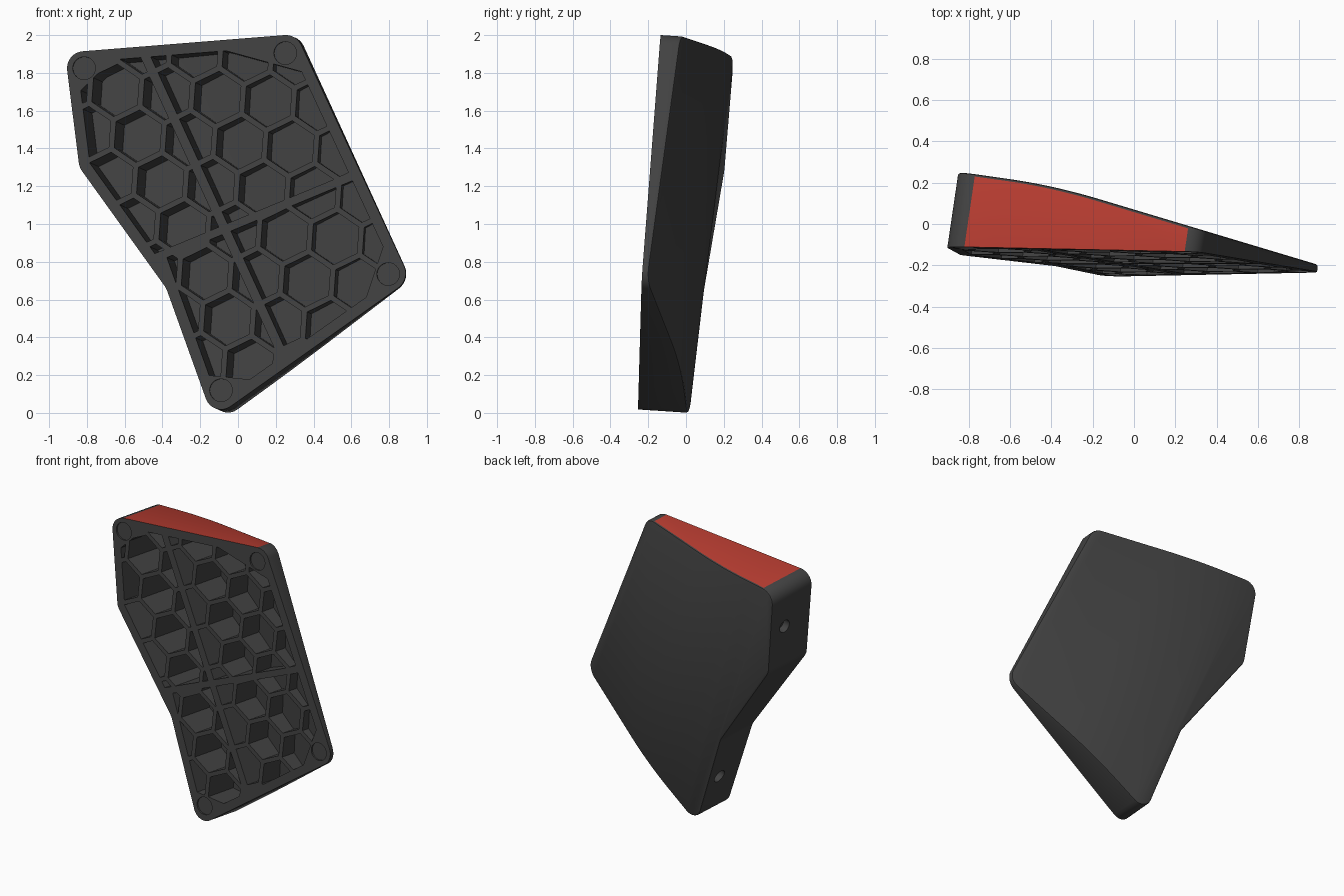
import bpy, bmesh, math
from mathutils import Vector

if "Cube" in bpy.data.objects:
    bpy.data.objects.remove(bpy.data.objects["Cube"])

V2 = lambda x, z: Vector((x, z))
# outline corners on the front plane (x, z) with fillet radii, counter-clockwise
CORNERS = [(-.916, 1.907, .09), (-.84, 1.3, .1), (-.38, .66, .12),
           (-.132, -.031, .085), (.912, .707, .095), (.308, 2.005, .09)]
BOSSES = [V2(-.815, 1.825), V2(.25, 1.905), V2(.795, .735), V2(-.09, .12)]
DEPTH = Vector((.147, 1, -.066))          # direction of the side walls
BEND = .035                               # softness of the bend in the back


def front(p):
    return Vector((p[0], -.257 - .026 * p[0] + .065 * p[1], p[1]))


def back_y(x, z):
    # two planes joined by a soft bend
    a, b = .004 - .147 * x + .066 * z, .07 - .30 * x
    h = max(BEND - abs(a - b), 0) / BEND
    return min(a, b) - h * h * BEND / 4


def thickness(p):
    f, t = front(p), 0
    for _ in range(8):
        t = back_y(f.x + t * DEPTH.x, f.z + t * DEPTH.z) - f.y
    return t


def rounded_outline(steps=8):
    pts = []
    for i, (x, z, r) in enumerate(CORNERS):
        p = V2(x, z)
        u = (V2(*CORNERS[i - 1][:2]) - p).normalized()
        w = (V2(*CORNERS[(i + 1) % 6][:2]) - p).normalized()
        half = u.angle(w) / 2
        c = p + (u + w).normalized() * r / math.sin(half)
        s, e = p + u * r / math.tan(half) - c, p + w * r / math.tan(half) - c
        a0, a1 = math.atan2(s.y, s.x), math.atan2(e.y, e.x)
        da = (a1 - a0 + math.pi) % (2 * math.pi) - math.pi
        pts += [c + r * V2(math.cos(a0 + da * k / steps), math.sin(a0 + da * k / steps))
                for k in range(steps + 1)]
    return pts


def clip(poly, co, n):
    # keep the part of a convex polygon where (p - co).n <= 0
    out = []
    for i, q in enumerate(poly):
        p = poly[i - 1]
        dp, dq = (p - co).dot(n), (q - co).dot(n)
        if dp * dq < 0:
            out.append(p.lerp(q, dp / (dp - dq)))
        if dq <= 0:
            out.append(q)
    return [p for i, p in enumerate(out) if (p - out[i - 1]).length > 1e-4]


def area(poly):
    return abs(sum(poly[i - 1].cross(p) for i, p in enumerate(poly))) / 2


def prism(bm, ring_a, ring_b):
    a, b = [bm.verts.new(v) for v in ring_a], [bm.verts.new(v) for v in ring_b]
    bm.faces.new(a)
    bm.faces.new(b[::-1])
    for i in range(len(a)):
        bm.faces.new((a[i - 1], a[i], b[i], b[i - 1]))


def make_object(name, bm, mats):
    bmesh.ops.recalc_face_normals(bm, faces=bm.faces[:])
    mesh = bpy.data.meshes.new(name)
    bm.to_mesh(mesh)
    bm.free()
    for m in mats:
        mesh.materials.append(m)
    ob = bpy.data.objects.new(name, mesh)
    bpy.context.collection.objects.link(ob)
    return ob


def material(name, rgb):
    m = bpy.data.materials.new(name)
    m.diffuse_color = (*rgb, 1)
    m.use_nodes = True
    m.node_tree.nodes["Principled BSDF"].inputs["Base Color"].default_value = m.diffuse_color
    return m


grey = material("dark grey", (.054, .054, .054))
red = material("red", (.47, .045, .03))

# solid wedge body: flat front, bent back, slanted side walls
bm = bmesh.new()
bm.faces.new([bm.verts.new(front(p)) for p in rounded_outline()])
for k in range(-4, 5):
    x = (k / 4 * BEND + .066 - .066 * .982) / .153 - .04
    bmesh.ops.bisect_plane(bm, geom=bm.verts[:] + bm.edges[:] + bm.faces[:],
                           plane_co=(x, 0, 1), plane_no=(.153, 0, .066))
front_faces = bm.faces[:]
rim = [e for e in bm.edges if e.is_boundary]
rear = {v: bm.verts.new(v.co + DEPTH * thickness((v.co.x, v.co.z))) for v in bm.verts[:]}
for f in front_faces:
    bm.faces.new([rear[v] for v in reversed(f.verts)])
rear_rim = []
for e in rim:
    a, b = e.verts
    bm.faces.new((a, b, rear[b], rear[a]))
    rear_rim.append(bm.edges.get((rear[a], rear[b])))
bmesh.ops.dissolve_faces(bm, faces=front_faces)
bmesh.ops.recalc_face_normals(bm, faces=bm.faces[:])
bmesh.ops.bevel(bm, geom=rear_rim, offset=.012, segments=2, profile=.5,
                affect='EDGES', clamp_overlap=False)
# red top wall between the two rounded corners
bm.normal_update()
top_n = (front(CORNERS[0]) - front(CORNERS[5])).cross(DEPTH).normalized()
for f in bm.faces:
    f.material_index = int(f.normal.z > .5 and abs(f.normal.dot(top_n)) > .999)
body = make_object("wedge_body", bm, [grey, red])

# honeycomb pockets: four zones between the two main ribs
long_co, long_n = V2(-.495, 1.897), V2(1.587, .73).normalized()
cross_co, cross_n = V2(-.44, .82), V2(-.414, 1).normalized()
zones = []
for sl in (-1, 1):
    for sc in (-1, 1):
        zone = [V2(-2, -1), V2(2, -1), V2(2, 3), V2(-2, 3)]
        zone = clip(zone, long_co + long_n * sl * .025, -long_n * sl)
        zone = clip(zone, cross_co + cross_n * sc * .022, -cross_n * sc)
        for i in range(6):
            if (sl, sc, i) in ((-1, 1, 2), (-1, -1, 1)):
                continue                  # wall belongs to the neighbour zone
            p, q = V2(*CORNERS[i][:2]), V2(*CORNERS[(i + 1) % 6][:2])
            n = V2(q.y - p.y, p.x - q.x).normalized()
            zone = clip(zone, p - n * .058, n)
        for b in BOSSES:
            n = (b - V2(0, 1)).normalized()
            zone = clip(zone, b - n * .072, n)
        zones.append(zone)

cut = bmesh.new()
TURN, PITCH = math.radians(-4), .27
step_a = PITCH * V2(math.cos(TURN), math.sin(TURN))
step_b = PITCH * V2(math.cos(TURN - math.pi / 3), math.sin(TURN - math.pi / 3))
for i in range(-8, 9):
    for j in range(-3, 10):
        c = V2(-.11, 1.67) + step_a * i + step_b * j
        cell = [c + .139 * V2(math.cos(TURN + math.radians(30 + 60 * k)),
                              math.sin(TURN + math.radians(30 + 60 * k))) for k in range(6)]
        for zone in zones:
            poly = cell
            for k, q in enumerate(zone):
                p = zone[k - 1]
                poly = clip(poly, p, V2(q.y - p.y, p.x - q.x))
            if len(poly) > 2 and area(poly) > .0012:
                prism(cut, [front(p) - DEPTH * .02 for p in poly],
                      [front(p) + DEPTH * max(.012, thickness(p) - .03) for p in poly])

# shallow round recesses at the corners
for b in BOSSES:
    ring = [b + .06 * V2(math.cos(k * math.pi / 12), math.sin(k * math.pi / 12)) for k in range(24)]
    prism(cut, [front(p) - DEPTH * .02 for p in ring], [front(p) + DEPTH * .01 for p in ring])

# blind round holes in the two left side walls
for i in (0, 2):
    p, q = V2(*CORNERS[i][:2]), V2(*CORNERS[i + 1][:2])
    mid = p.lerp(q, .5)
    e = (front(q) - front(p)).normalized()
    d = DEPTH.normalized()
    n = e.cross(d).normalized()
    c = front(mid) + DEPTH * thickness(mid) * .64
    ring = [.045 * (e * math.cos(k * math.pi / 10) + d * math.sin(k * math.pi / 10)) for k in range(20)]
    prism(cut, [c + n * .05 + r for r in ring], [c - n * .05 + r for r in ring])

bmesh.ops.triangulate(cut, faces=cut.faces[:])
cutter = make_object("pocket_cutter", cut, [grey])
cutter.hide_render = True
mod = body.modifiers.new("pockets", 'BOOLEAN')
mod.operation, mod.solver, mod.object = 'DIFFERENCE', 'EXACT', cutter
bpy.context.view_layer.update()
carved = bpy.data.meshes.new_from_object(body.evaluated_get(bpy.context.evaluated_depsgraph_get()))
body.modifiers.clear()
body.data = carved
bpy.data.objects.remove(cutter)

bpy.context.view_layer.objects.active = body
body.select_set(True)
bpy.ops.object.shade_smooth_by_angle(angle=math.radians(25))
